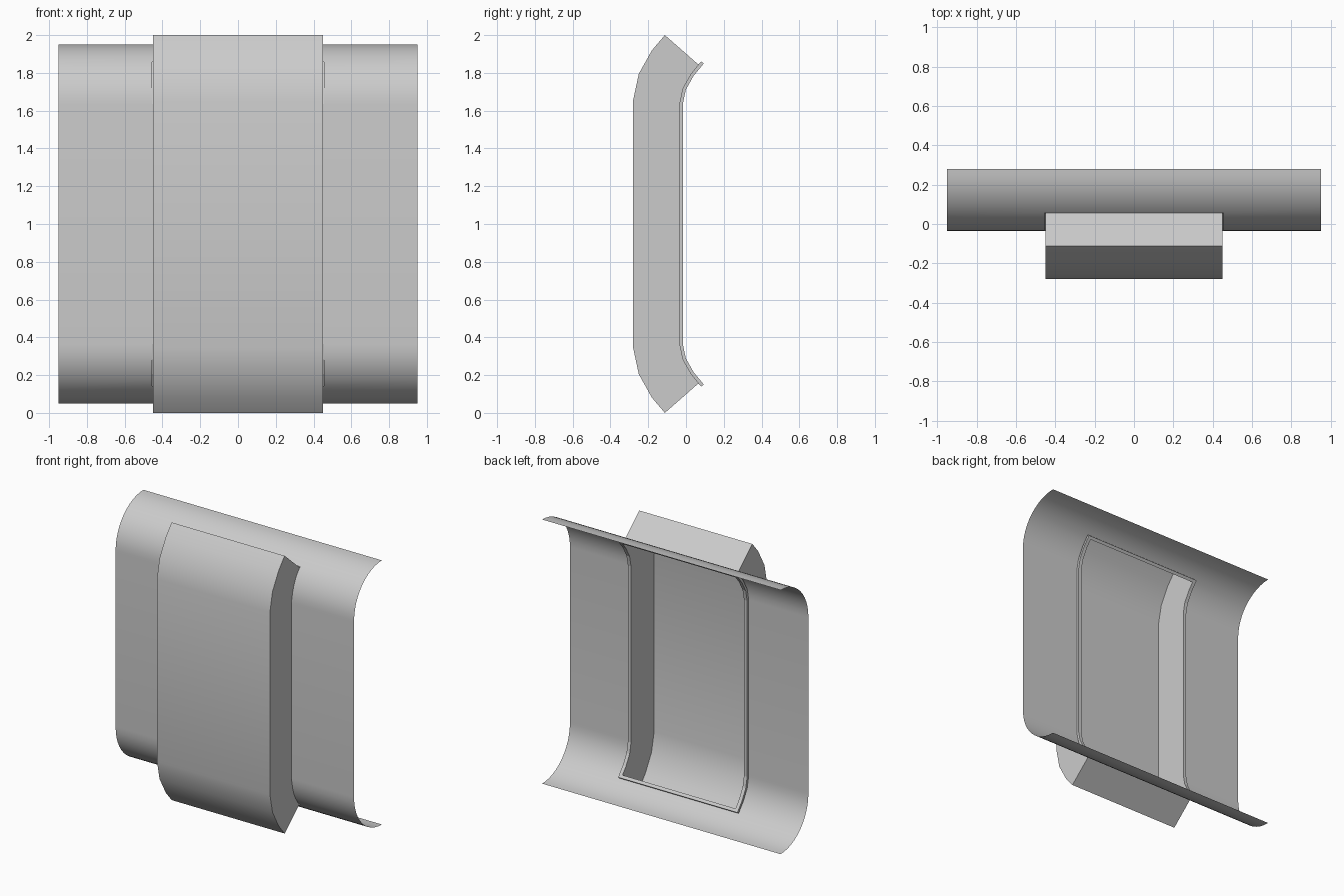
import bpy, math

if "Cube" in bpy.data.objects:
    bpy.data.objects.remove(bpy.data.objects["Cube"])


def make(name, verts, faces, smooth=True):
    me = bpy.data.meshes.new(name)
    me.from_pydata(verts, [], faces)
    me.update()
    ob = bpy.data.objects.new(name, me)
    bpy.context.collection.objects.link(ob)
    if smooth:
        bpy.ops.object.select_all(action='DESELECT')
        ob.select_set(True)
        bpy.context.view_layer.objects.active = ob
        bpy.ops.object.shade_smooth_by_angle(angle=math.radians(30))
    return ob


def full(top):
    """Upper half profile (y, z) mirrored about z = 1, listed bottom to top."""
    return [(y, 2 - z) for y, z in reversed(top)] + top


def framed_sheet(name, top, xs, rim, smooth):
    """Profile swept along x with an opening in the middle column;
    rim = number of profile segments left closed at each end."""
    prof = full(top)
    n = len(prof)
    verts = [(x, y, z) for y, z in prof for x in xs]
    faces = []
    for i in range(n - 1):
        for j in range(3):
            if j == 1 and rim <= i < n - 1 - rim:
                continue
            a = i * 4 + j
            faces.append((a, a + 1, a + 5, a + 4))
    return make(name, verts, faces, smooth)


# Curved panel with quarter-round top and bottom, open behind the cover
R, CY, CZ = 0.316, 0.28, 1.635
arc = [(CY - R * math.cos(math.radians(7.5 * i)),
        CZ + R * math.sin(math.radians(7.5 * i))) for i in range(13)]
framed_sheet("curved_panel", arc, [-0.95, -0.455, 0.455, 0.95], 6, True)

# Thin flange around the opening, behind the panel
flange_top = [(-0.035, 1.636), (-0.018, 1.717), (0.025, 1.794),
              (0.066, 1.844), (0.08, 1.861)]
flange = framed_sheet("opening_flange", flange_top,
                      [-0.475, -0.45, 0.45, 0.475], 1, False)
sol = flange.modifiers.new("thickness", 'SOLIDIFY')
sol.thickness = 0.018
sol.offset = -1

# Raised cover: hollow box following the panel, open at the back
front = full([(-0.28, 1.655), (-0.25, 1.795), (-0.18, 1.92), (-0.112, 2.0)])
back = full(flange_top[:4])
n = len(front)
W = 0.45
verts = [(x, y, z) for prof in (front, back) for y, z in prof for x in (-W, W)]
faces = []
for i in range(n - 1):
    f, b = 2 * i, 2 * n + 2 * i
    faces += [(f, f + 1, f + 3, f + 2),
              (f, f + 2, b + 2, b),
              (f + 1, b + 1, b + 3, f + 3)]
t, tb = 2 * n - 2, 4 * n - 2
faces += [(0, 2 * n, 2 * n + 1, 1), (t, t + 1, tb + 1, tb)]
make("raised_cover", verts, faces)
